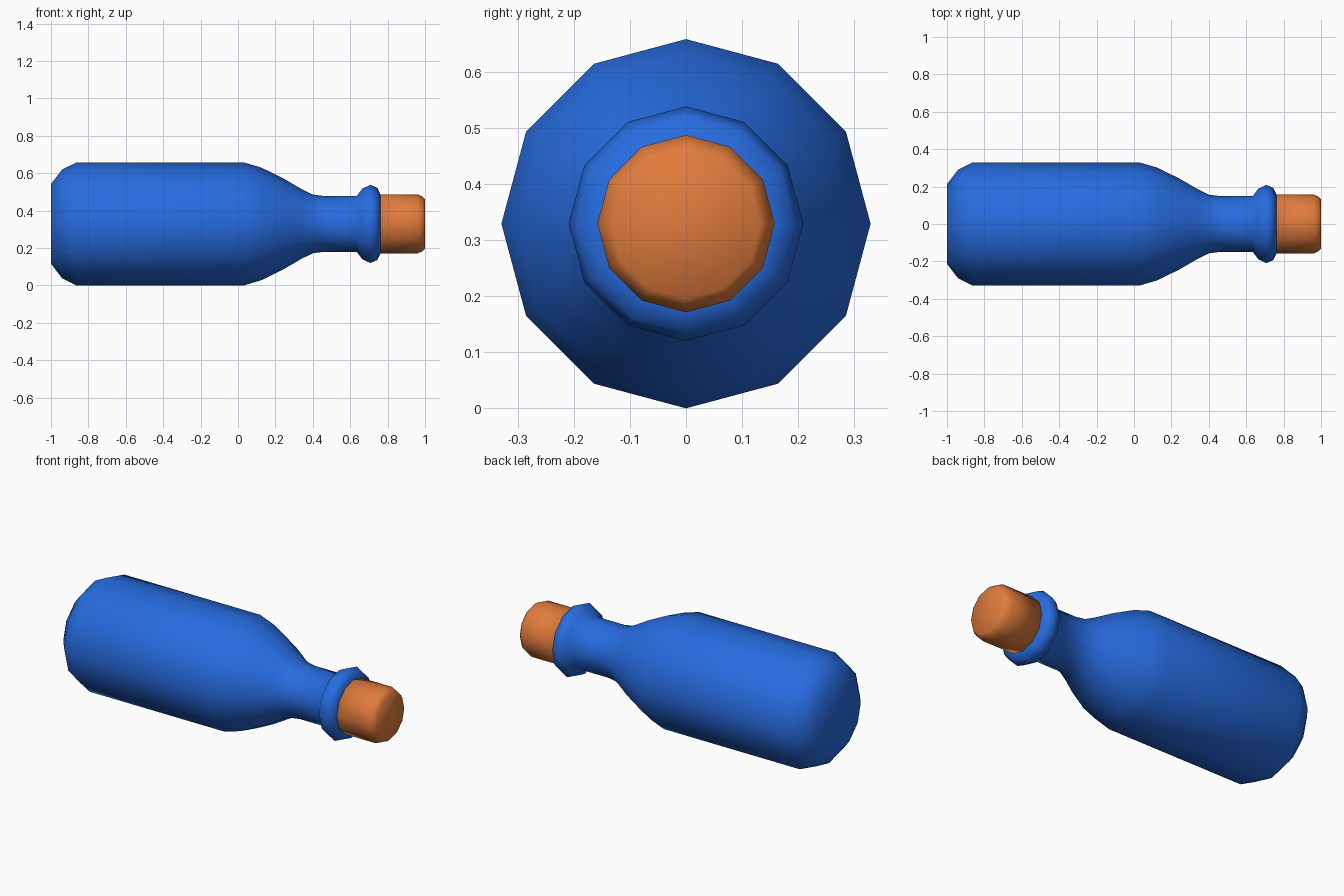
import bpy, bmesh, math

if "Cube" in bpy.data.objects:
    bpy.data.objects.remove(bpy.data.objects["Cube"])

SIDES = 12
AXIS_Z = 0.329


def material(name, color):
    mat = bpy.data.materials.new(name)
    mat.diffuse_color = color
    mat.use_nodes = True
    mat.node_tree.nodes["Principled BSDF"].inputs["Base Color"].default_value = mat.diffuse_color
    return mat


def lathe_x(name, profile, mat, cap_end=True):
    """Revolve (x, radius) points around the horizontal axis."""
    bm = bmesh.new()
    rings = []
    for x, r in profile:
        ring = []
        for i in range(SIDES):
            a = math.tau * i / SIDES
            ring.append(bm.verts.new((x, r * math.cos(a), AXIS_Z + r * math.sin(a))))
        rings.append(ring)
    for a, b in zip(rings, rings[1:]):
        for i in range(SIDES):
            j = (i + 1) % SIDES
            bm.faces.new((a[i], a[j], b[j], b[i]))
    bm.faces.new(rings[0][::-1])
    if cap_end:
        bm.faces.new(rings[-1])
    bmesh.ops.recalc_face_normals(bm, faces=bm.faces)
    for f in bm.faces:
        f.smooth = True
    mesh = bpy.data.meshes.new(name)
    bm.to_mesh(mesh)
    bm.free()
    mesh.materials.append(mat)
    obj = bpy.data.objects.new(name, mesh)
    bpy.context.collection.objects.link(obj)
    return obj


# Bottle: rounded base, straight body, sloping shoulder, neck and rolled lip
lathe_x("bottle", [
    (-1.0, 0.213), (-0.94, 0.291), (-0.863, 0.329),
    (0.03, 0.329), (0.125, 0.301), (0.243, 0.243), (0.335, 0.189),
    (0.40, 0.157), (0.46, 0.149), (0.635, 0.149),
    (0.665, 0.189), (0.708, 0.209), (0.745, 0.193), (0.762, 0.157),
], material("blue_glass", (0.02, 0.15, 0.75, 1)))

# Cork: plugs the mouth, chamfered at the outer end
lathe_x("cork", [
    (0.75, 0.158), (0.96, 0.158), (0.985, 0.147), (1.0, 0.133),
], material("cork_brown", (0.75, 0.2, 0.045, 1)))
